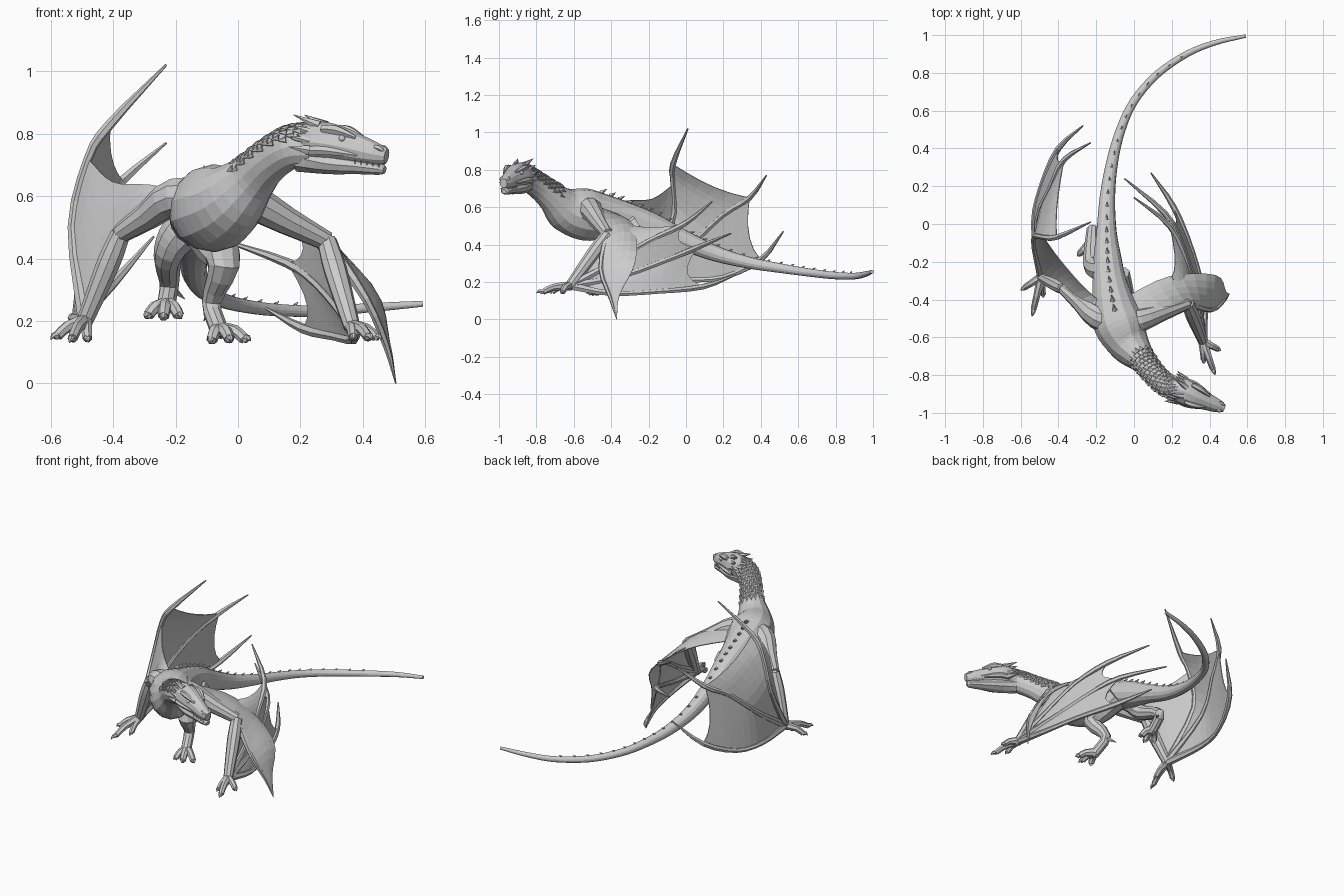
import bpy, bmesh, math
from mathutils import Vector

cube = bpy.data.objects.get("Cube")
if cube:
    bpy.data.objects.remove(cube, do_unlink=True)


def add_object(name, verts, faces):
    mesh = bpy.data.meshes.new(name)
    mesh.from_pydata([tuple(v) for v in verts], [], faces)
    bm = bmesh.new()
    bm.from_mesh(mesh)
    bmesh.ops.recalc_face_normals(bm, faces=bm.faces)
    bm.to_mesh(mesh)
    bm.free()
    obj = bpy.data.objects.new(name, mesh)
    bpy.context.collection.objects.link(obj)
    return obj


def spline(points, steps):
    """Smooth curve through points of any dimension."""
    pts = [Vector(p) for p in points]
    pts = [pts[0] * 2 - pts[1]] + pts + [pts[-1] * 2 - pts[-2]]
    out = []
    for a, b, c, d in zip(pts, pts[1:], pts[2:], pts[3:]):
        for k in range(steps):
            t = k / steps
            out.append(b + (c - a) * (t / 2)
                       + (a * 2 - b * 5 + c * 4 - d) * (t * t / 2)
                       + (b * 3 - a - c * 3 + d) * (t ** 3 / 2))
    return out + [pts[-2]]


def tube(name, sections, sides=8, steps=3):
    """Skin a path of (x, y, z, half width, half height) sections."""
    samples = spline(sections, steps)
    centres = [Vector(s[:3]) for s in samples]
    verts, faces, side = [], [], None
    for i, s in enumerate(samples):
        tangent = (centres[min(i + 1, len(centres) - 1)] - centres[max(i - 1, 0)]).normalized()
        if side is None:
            side = tangent.cross(Vector((0, 0, 1)))
            if side.length < .1:
                side = Vector((1, 0, 0))
        side = (side - tangent * side.dot(tangent)).normalized()
        up = side.cross(tangent)
        for k in range(sides):
            a = math.tau * k / sides
            verts.append(centres[i] + side * math.cos(a) * max(s[3], .001)
                         + up * math.sin(a) * max(s[4], .001))
    for i in range(len(samples) - 1):
        for k in range(sides):
            n = (k + 1) % sides
            faces.append((i * sides + k, i * sides + n, (i + 1) * sides + n, (i + 1) * sides + k))
    last = len(verts) - sides
    faces += [tuple(range(sides)), tuple(range(last, last + sides))]
    return add_object(name, verts, faces)


def limb(name, points, radii, sides=8, steps=3):
    return tube(name, [(*p, r, r) for p, r in zip(points, radii)], sides, steps)


def spike(name, base, tip, radius, sides=5):
    return limb(name, (base, tip), (radius, 0), sides, 1)


def membrane(name, edge_a, edge_b, scallop=.0, billow=.0, strips=5):
    """Thin skin stretched between two curves, with a hollowed trailing edge."""
    a, b = spline(edge_a, 4), spline(edge_b, 4)
    rows = len(a)

    def at(curve, t):
        i = min(int(t), rows - 2)
        return curve[i].lerp(curve[i + 1], t - i)

    verts, faces = [], []
    for j in range(strips + 1):
        f = j / strips
        bulge = 4 * f * (1 - f)
        for i in range(rows):
            t = i * (1 - scallop * bulge)
            p = at(a, t).lerp(at(b, t), f)
            p.z += billow * bulge * math.sin(math.pi * i / (rows - 1))
            verts.append(p)
    for j in range(strips):
        for i in range(rows - 1):
            q = j * rows + i
            faces.append((q, q + 1, q + rows + 1, q + rows))
    obj = add_object(name, verts, faces)
    mod = obj.modifiers.new("thickness", "SOLIDIFY")
    mod.thickness, mod.offset = .005, 0


def foot(name, heel, toes, radius):
    """Knuckled toes ending in hooked claws."""
    heel = Vector(heel)
    for n, toe in enumerate(toes):
        toe = Vector(toe)
        knuckle = heel.lerp(toe, .5) + Vector((0, 0, radius * .5))
        pad = heel.lerp(toe, .8)
        limb(f"{name}_toe_{n}", (heel, knuckle, pad), (radius, radius * .75, radius * .65), 7, 2)
        limb(f"{name}_claw_{n}", (pad, pad.lerp(toe, .6) + Vector((0, 0, .008)), toe),
             (radius * .55, radius * .4, 0), 6, 2)


# Neck, trunk and tail in one skin
trunk = [
    (.24, -.88, .76, .055, .07), (.17, -.855, .755, .06, .068), (.1, -.79, .712, .062, .07),
    (.045, -.72, .655, .072, .085), (-.025, -.64, .585, .108, .122), (-.08, -.53, .56, .135, .14),
    (-.11, -.42, .55, .115, .115), (-.13, -.3, .53, .09, .09), (-.14, -.18, .49, .074, .08),
    (-.145, -.03, .43, .052, .058), (-.14, .15, .355, .04, .043), (-.115, .33, .305, .031, .032),
    (-.07, .5, .275, .025, .026), (0, .65, .252, .022, .022), (.12, .79, .235, .02, .02),
    (.28, .9, .232, .017, .018), (.43, .96, .243, .014, .015), (.59, .995, .255, .009, .01)]
tube("body_neck_and_tail", trunk, 14, 4)

# Overlapping neck scales, then one row of spines down the back and tail
ridge = spline(trunk, 5)
for i in range(1, 75):
    s, centre = ridge[i], Vector(ridge[i][:3])
    back = (Vector(ridge[i + 1][:3]) - centre).normalized()
    side = back.cross(Vector((0, 0, 1))).normalized()
    up = side.cross(back)
    on_neck = i < 16
    if not on_neck and (i < 28 or i % 2):
        continue
    for a in ((-70, -45, -20, 0, 20, 45, 70) if on_neck else (0,)):
        lean = math.radians(a + (10 if on_neck and i % 2 else 0))
        out = side * math.sin(lean) + up * math.cos(lean)
        root = centre + side * math.sin(lean) * s[3] * .96 + up * math.cos(lean) * s[4] * .96
        size = .016 if on_neck else .006 + s[4] * .1
        spike("neck_scale" if on_neck else "back_spine", root,
              root + back * size * 1.7 + out * size * (.5 if on_neck else 1.3), size * .8)

# Head: skull, jaw, crest, eyes, nostrils and teeth
tube("skull", [(.19, -.855, .77, .05, .06), (.26, -.885, .772, .068, .067),
               (.32, -.913, .764, .062, .062), (.38, -.938, .75, .047, .05),
               (.44, -.962, .735, .036, .037), (.476, -.976, .728, .021, .025)], 12)
tube("lower_jaw", [(.2, -.86, .725, .045, .05), (.3, -.905, .704, .052, .036),
                   (.38, -.938, .696, .038, .027), (.45, -.964, .687, .027, .02),
                   (.47, -.972, .684, .013, .012)], 10)
forward = Vector((.92, -.39, 0))
across = Vector((.39, .92, 0))
head = Vector((.26, -.885, .775))


def on_head(along, out, height):
    return head + forward * along + across * out + Vector((0, 0, height))


for sign, label in ((1, "left"), (-1, "right")):
    for n in range(4):
        spike(f"{label}_crest_horn_{n}", on_head(.01 - n * .006, sign * (.025 + n * .012), .05 - n * .026),
              on_head(-.07, sign * (.045 + n * .014), .085 - n * .034), .018, 6)
    limb(f"{label}_brow", [on_head(.03, sign * .05, .04), on_head(.08, sign * .046, .036),
                           on_head(.14, sign * .032, .013)], (.012, .016, .006), 6)
    limb(f"{label}_cheek", [on_head(-.02, sign * .055, -.03), on_head(.05, sign * .058, -.03),
                            on_head(.15, sign * .036, -.045)], (.016, .015, .006), 6)
    bpy.ops.mesh.primitive_uv_sphere_add(segments=10, ring_count=6, radius=.011,
                                         location=on_head(.1, sign * .048, .01))
    bpy.context.object.name = f"{label}_eye"
    limb(f"{label}_nostril", [on_head(.19, sign * .018, -.018), on_head(.215, sign * .02, -.022),
                              on_head(.233, sign * .012, -.035)], (.005, .011, .004), 6)
    for n in range(5):
        at = on_head(.14 + n * .019, sign * (.036 - n * .004), -.06 - n * .003)
        spike(f"{label}_tooth", at, at - Vector((0, 0, .012)), .004, 4)

# Wing arms and their standing hands
l_shoulder, l_elbow, l_wrist = (.03, -.51, .585), (.285, -.42, .455), (.365, -.62, .18)
r_shoulder, r_elbow, r_wrist = (-.2, -.49, .595), (-.375, -.34, .48), (-.49, -.28, .2)
chest = (-.07, -.53, .57)
for label, joints in (("left", (l_shoulder, l_elbow, l_wrist)), ("right", (r_shoulder, r_elbow, r_wrist))):
    s, e, w = map(Vector, joints)
    limb(f"{label}_upper_arm", (chest, s, s.lerp(e, .5), e), (.09, .064, .046, .032), 10)
    limb(f"{label}_forearm", (e, e.lerp(w, .35), w), (.032, .038, .027), 9)
    spike(f"{label}_elbow_spur", e, e + (e - w) * .12, .022)
foot("left_hand", l_wrist, ((.43, -.8, .14), (.46, -.67, .14), (.37, -.74, .14)), .025)
foot("right_hand", r_wrist, ((-.6, -.35, .14), (-.54, -.49, .13), (-.48, -.39, .13)), .025)

# Wing fingers: root, two bends, skin joint and free tip
l_fingers = [
    [l_wrist, (.33, -.4, .3), (.28, -.2, .42), (.19, -.01, .51), (0, .14, .63)],
    [l_wrist, (.33, -.35, .23), (.25, -.1, .32), (.16, .06, .385), (-.05, .24, .46)],
    [l_wrist, (.37, -.4, .14), (.31, -.15, .15), (.21, .09, .175), (.09, .27, .24)]]
r_fingers = [
    [r_wrist, (-.53, -.08, .5), (-.48, -.07, .72), (-.41, -.07, .83), (-.23, .01, 1.02)],
    [r_wrist, (-.51, .02, .4), (-.44, .2, .56), (-.37, .34, .65), (-.23, .43, .77)],
    [r_wrist, (-.53, 0, .21), (-.49, .2, .225), (-.4, .4, .32), (-.27, .52, .47)]]
for label, fingers, hollow in (("left", l_fingers, .12), ("right", r_fingers, .07)):
    for n, path in enumerate(fingers):
        limb(f"{label}_finger_{n}", path, (.023, .016, .014, .016, .004), 6)
    for n, (a, b) in enumerate(zip(fingers, fingers[1:])):
        membrane(f"{label}_web_{n}", a[:4], b[:4], hollow, .01)

# Left inner wing draped outward over the elbow
drape = [l_elbow, (.41, -.455, .27), (.475, -.405, .12), (.505, -.37, 0)]
limb("left_draped_finger", drape, (.022, .014, .011, .002), 6)
membrane("left_inner_web", [(.03, -.53, .63), (.28, -.43, .48), *drape[1:]],
         [(-.07, -.4, .58), (.18, -.28, .5), (.43, -.27, .31), (.485, -.355, .13), drape[3]], 0, .025)
membrane("left_forearm_web", [l_wrist, (.33, -.52, .33), l_elbow, (.2, -.28, .5)], l_fingers[0][:4], .08)

# Right inner wing rising from the flank to the raised finger
membrane("right_inner_web", [(-.2, -.49, .62), r_elbow, r_wrist, r_fingers[0][1]],
         [(-.17, -.42, .61), (-.28, -.32, .635), (-.4, -.18, .645), r_fingers[0][2]], 0, .01)

# Hind legs
limb("left_hind_leg", [(-.1, -.27, .5), (-.07, -.37, .44), (-.045, -.44, .38), (-.085, -.36, .26),
                       (-.06, -.43, .17)], (.08, .07, .052, .032, .03), 10)
foot("left_foot", (-.06, -.42, .17), ((.04, -.49, .135), (-.02, -.53, .135), (-.09, -.51, .13)), .028)
limb("right_hind_leg", [(-.16, -.24, .5), (-.2, -.23, .46), (-.225, -.19, .4), (-.22, -.03, .32),
                        (-.23, -.1, .25)], (.075, .062, .046, .032, .03), 10)
foot("right_foot", (-.23, -.1, .25), ((-.3, -.17, .21), (-.24, -.2, .205), (-.18, -.17, .21)), .028)
spike("left_heel_spur", (-.08, -.36, .25), (-.11, -.29, .2), .018)
spike("right_heel_spur", (-.22, -.04, .31), (-.17, 0, .27), .018)
